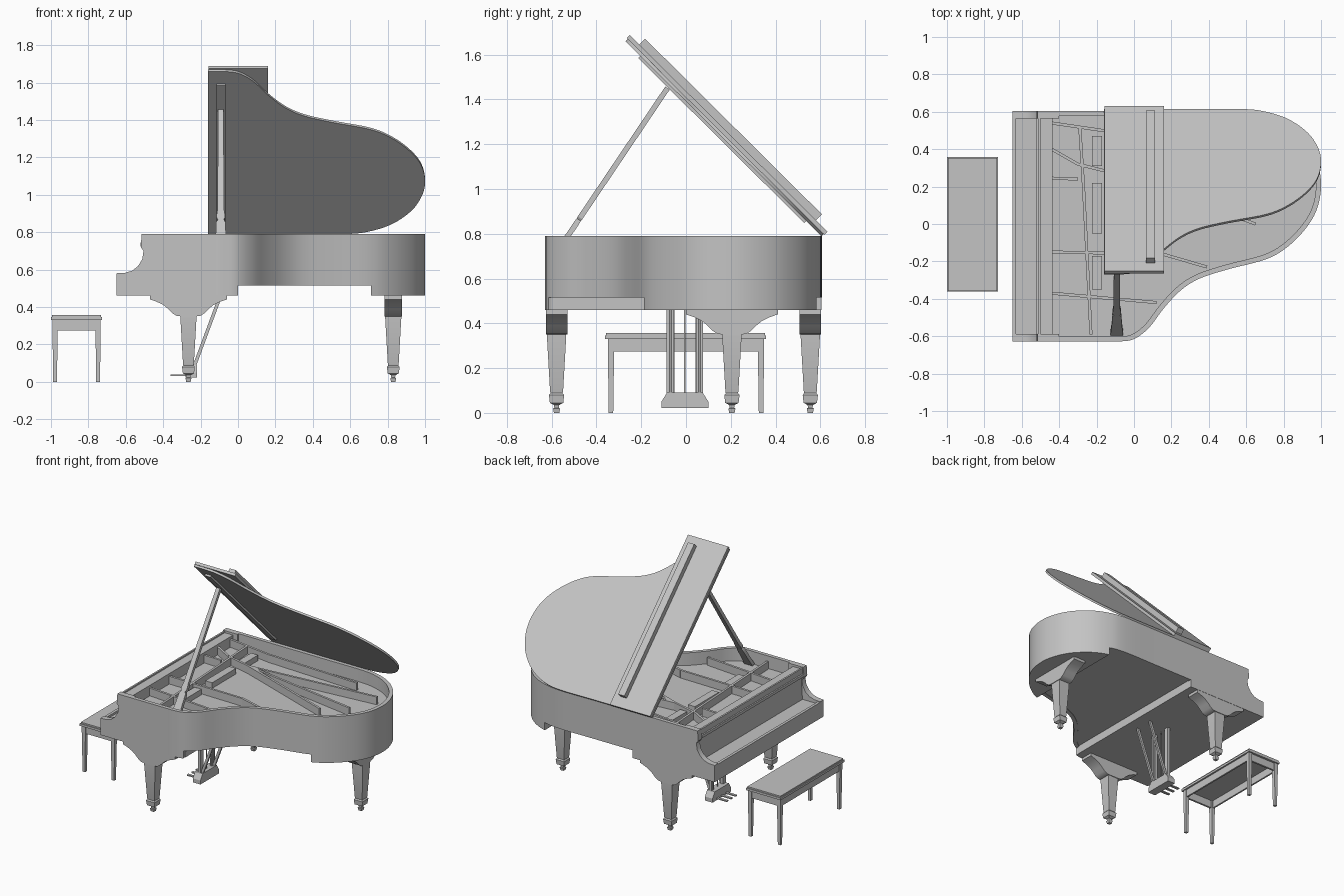
import bpy, bmesh, math
from mathutils import Vector, Matrix

cube = bpy.data.objects.get("Cube")
if cube:
    bpy.data.objects.remove(cube, do_unlink=True)

mat = bpy.data.materials.new("plain grey")
mat.use_nodes = True
GREY = (0.55, 0.55, 0.55, 1)
mat.diffuse_color = GREY
mat.node_tree.nodes["Principled BSDF"].inputs["Base Color"].default_value = GREY
made = []


def finish(name, bm, matrix=None):
    if matrix:
        bm.transform(matrix)
    bmesh.ops.recalc_face_normals(bm, faces=bm.faces)
    mesh = bpy.data.meshes.new(name)
    bm.to_mesh(mesh)
    bm.free()
    mesh.materials.append(mat)
    ob = bpy.data.objects.new(name, mesh)
    bpy.context.collection.objects.link(ob)
    made.append(ob)
    return ob


def loft(name, rings, matrix=None):
    """Skin a list of equal closed rings and cap both ends."""
    bm = bmesh.new()
    vs = [[bm.verts.new(p) for p in r] for r in rings]
    n = len(vs[0])
    for a, b in zip(vs, vs[1:]):
        for i in range(n):
            j = (i + 1) % n
            bm.faces.new((a[i], a[j], b[j], b[i]))
    bm.faces.new(vs[0])
    bm.faces.new(vs[-1])
    return finish(name, bm, matrix)


def prism(name, pts, axis, lo, hi, matrix=None):
    def put(p, h):
        return {"x": (h, p[0], p[1]), "y": (p[0], h, p[1]), "z": (p[0], p[1], h)}[axis]
    return loft(name, [[put(p, h) for p in pts] for h in (lo, hi)], matrix)


def box(name, x, y, z, matrix=None):
    return prism(name, [(x[0], y[0]), (x[1], y[0]), (x[1], y[1]), (x[0], y[1])], "z", *z, matrix)


def post(name, sections, matrix):
    """Square post from (height, half width x, half width y) sections."""
    return loft(name, [[(-a, -b, h), (a, -b, h), (a, b, h), (-a, b, h)] for h, a, b in sections], matrix)


def bar(name, a, b, width, height):
    """Square bar between two points."""
    a, b = Vector(a), Vector(b)
    d = b - a
    m = Matrix.Translation(a) @ d.to_track_quat("Z", "Y").to_matrix().to_4x4()
    return post(name, [(0, width / 2, height / 2), (d.length, width / 2, height / 2)], m)


def spline(pts, steps=5):
    out = []
    for i in range(len(pts) - 1):
        p0, p1, p2, p3 = (Vector(pts[min(max(k, 0), len(pts) - 1)]) for k in range(i - 1, i + 3))
        for s in range(steps):
            t = s / steps
            out.append(0.5 * (2 * p1 + (p2 - p0) * t + (2 * p0 - 5 * p1 + 4 * p2 - p3) * t ** 2
                              + (3 * p1 - p0 - 3 * p2 + p3) * t ** 3))
    return out + [Vector(pts[-1])]


# Case outline: spine, round tail, bent side
outline = spline([(-.5, .605), (-.16, .605), (0, .605), (.3, .605), (.58, .605), (.71, .583),
                  (.83, .525), (.93, .425), (.985, .31), (1, .2), (.98, .085), (.925, -.015),
                  (.83, -.115), (.71, -.187), (.5, -.243), (.35, -.292), (.25, -.355), (.16, -.45),
                  (.08, -.555), (0, -.615), (-.08, -.628), (-.16, -.628), (-.5, -.628)])
inner = []
for i, p in enumerate(outline):
    d = (outline[min(i + 1, len(outline) - 1)] - outline[max(i - 1, 0)]).normalized()
    inner.append(p + Vector((d.y, -d.x)) * .027)


def rim(name, z0, z1, keep):
    ids = [i for i, p in enumerate(outline) if keep(p)]
    rings = []
    for i in ids:
        o, n = outline[i], inner[i]
        rings.append([(o.x, o.y, z0), (o.x, o.y, z1), (n.x, n.y, z1), (n.x, n.y, z0)])
    loft(name, rings)


rim("case_rim", .515, .79, lambda p: True)
rim("spine_skirt", .46, .515, lambda p: p.x < .001 and p.y > 0)
rim("bent_side_skirt", .46, .515, lambda p: p.x < .001 and p.y < 0)
prism("tail_block", [p.to_tuple() for p in outline if p.x > .709], "z", .46, .515)
prism("soundboard", [p.to_tuple() for p in inner if p.x > -.46], "z", .52, .7)

# Keyboard end: arms, key bed, fall and ledge
arm = [(-.4, .46), (-.65, .46), (-.65, .58), (-.605, .582), (-.565, .594), (-.535, .618),
       (-.512, .655), (-.505, .7), (-.52, .72), (-.515, .79), (-.4, .79)]
prism("arm_left", arm, "y", .565, .605)
prism("arm_right", arm, "y", -.628, -.588)
box("key_bed", (-.63, 0), (-.6, .58), (.46, .56))
box("key_slip", (-.65, -.63), (-.59, .57), (.46, .575))
prism("fallboard", [(-.51, .56), (-.5, .71), (-.522, .725), (-.522, .745), (-.48, .745), (-.48, .56)],
      "y", -.589, .566)
box("front_ledge", (-.5, -.435), (-.59, .57), (.56, .775))
box("ledge_lip", (-.512, -.5), (-.59, .57), (.745, .785))

# Iron frame struts, dampers and tuning block
Z = .73
struts = [((-.44, .54), (-.1, .49)), ((-.1, .49), (.62, .46)), ((-.44, .4), (-.3, .32)),
          ((-.44, .245), (-.3, .24)), ((-.3, .32), (-.1, .27)), ((-.1, .27), (.85, .36)),
          ((-.1, .27), (.8, .12)), ((-.44, -.15), (.15, -.16)), ((.15, -.16), (.39, -.23)),
          ((-.44, -.37), (.12, -.42)), ((-.29, .52), (-.27, .2)), ((-.27, .2), (-.23, -.59)),
          ((-.1, .27), (.65, 0))]
for i, (a, b) in enumerate(struts):
    bar(f"frame_strut_{i}", (*a, Z), (*b, Z), .016, .055)
for i, y in enumerate([(-.35, -.17), (-.05, .22), (.31, .47)]):
    box(f"damper_rail_{i}", (-.225, -.17), y, (.69, .74))

# Open lid, drawn flat with its hinge edge at the origin
open_lid = Matrix.Translation((0, .605, .79)) @ Matrix.Rotation(math.radians(-44.8), 4, "X")
lid = [(p.x, p.y - .605) for p in outline if p.x > -.1601]
prism("lid", lid, "z", 0, .014, open_lid)
box("lid_front_flap", (-.158, .16), (-1.24, .005), (.014, .033), open_lid)
box("lid_top_batten", (.063, .112), (-1.18, -.067), (.033, .07), open_lid)
box("lid_under_batten", (-.115, -.068), (-1.14, -.095), (-.013, 0), open_lid)

# Lid prop
foot, head = Vector((-.092, -.585, .705)), Vector((-.092, -.083, 1.45))
rise = head - foot
lean = Matrix.Translation(foot) @ Matrix.Rotation(-math.atan2(rise.y, rise.z), 4, "X")
post("lid_prop", [(0, .034, .012), (.1, .027, .012), (.17, .025, .012), (.19, .016, .011),
                  (.2, .022, .012), (.22, .022, .012), (.25, .018, .012),
                  (rise.length, .014, .012)], lean)

# Legs with curved brackets
leg = [(0, .012), (.02, .016), (.022, .01), (.035, .012), (.045, .03), (.08, .034), (.088, .027),
       (.095, .029), (.34, .043), (.36, .043)]
half = [(.043, .35), (.065, .353), (.085, .366), (.11, .391), (.135, .411), (.17, .428),
        (.205, .44), (.205, .465)]
bracket = half + [(-u, z) for u, z in reversed(half)]
for name, x, y, turn in [("front_left", -.265, .555, 0), ("front_right", -.265, -.578, 0),
                         ("tail", .83, .205, 90)]:
    place = Matrix.Translation((x, y, 0)) @ Matrix.Rotation(math.radians(turn), 4, "Z")
    post(name + "_leg", [(h, w, w) for h, w in leg], place)
    prism(name + "_leg_bracket", bracket, "y", -.048, .048, place)

# Pedal lyre
prism("pedal_box", [(-.11, .022), (.1, .022), (.1, .05), (.075, .09), (-.085, .09), (-.11, .05)],
      "x", -.28, -.22)
for i, y in enumerate((-.08, -.062, .052, .07)):
    box(f"lyre_post_{i}", (-.255, -.235), (y - .007, y + .007), (.08, .47))
for i, y in enumerate((-.055, -.005, .045)):
    box(f"pedal_{i}", (-.36, -.27), (y - .009, y + .009), (.03, .038))
    box(f"pedal_rod_{i}", (-.248, -.242), (y - .003, y + .003), (.08, .47))
for y in (-.07, .06):
    bar("lyre_brace", (-.235, y, .08), (-.09, y, .47), .014, .018)

# Bench
BX = -.863
box("bench_top", (-1, -.727), (-.362, .358), (.33, .346))
box("bench_pad", (-.994, -.733), (-.357, .353), (.346, .356))
for s in (-1, 1):
    box("bench_end_apron", (BX - .12, BX + .12), (s * .335 - .007, s * .335 + .007), (.275, .332))
    box("bench_long_apron", (BX + s * .118 - .006, BX + s * .118 + .006), (-.335, .335), (.275, .332))
    for t in (-1, 1):
        post("bench_leg", [(0, .01, .01), (.28, .014, .014), (.332, .014, .014)],
             Matrix.Translation((BX + s * .115, t * .335, 0)))

# Smooth shading with sharp edges kept
bpy.ops.object.select_all(action="DESELECT")
for ob in made:
    ob.select_set(True)
bpy.context.view_layer.objects.active = made[0]
bpy.ops.object.shade_smooth_by_angle(angle=math.radians(30))
